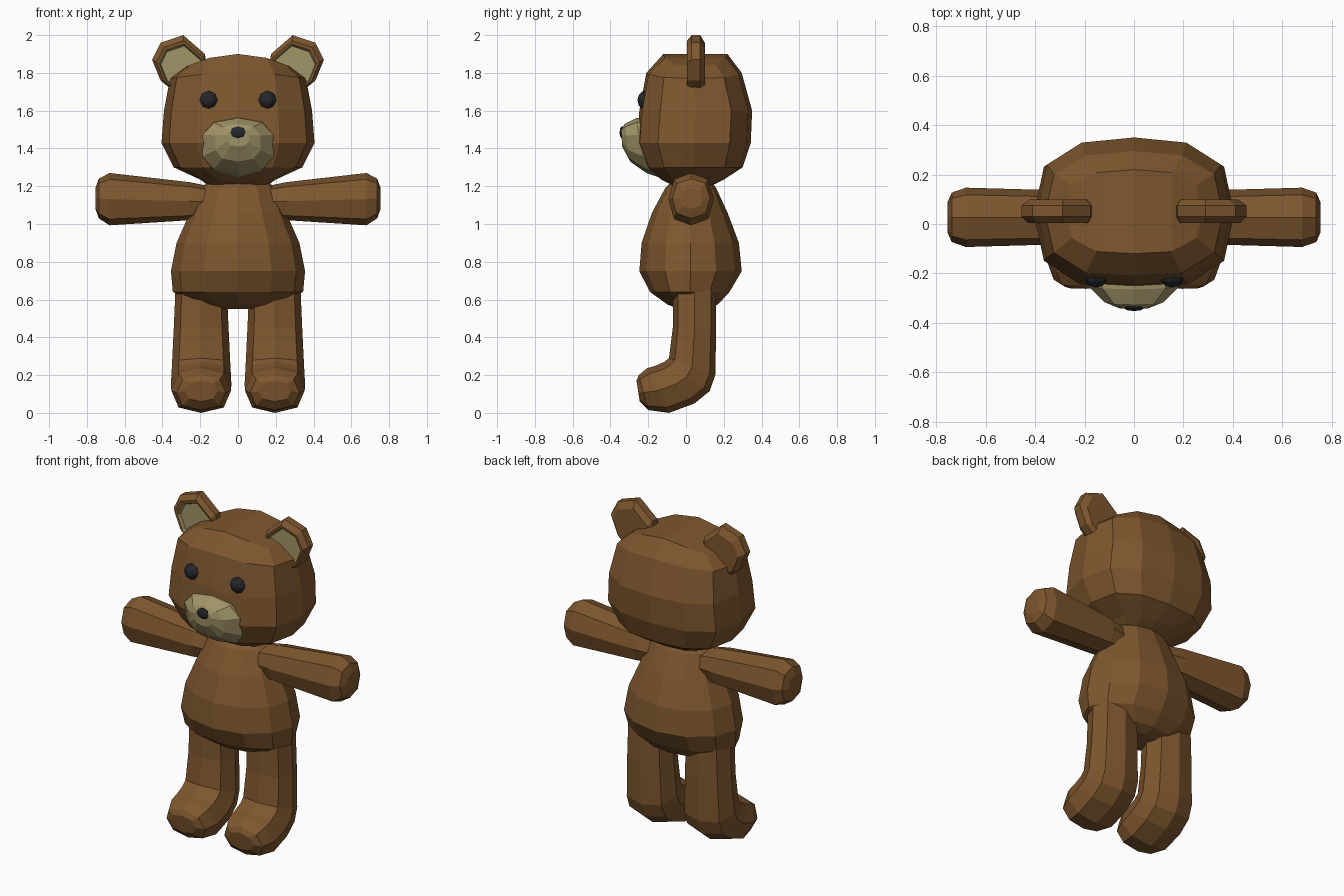
import bpy, bmesh, math
from mathutils import Vector

if "Cube" in bpy.data.objects:
    bpy.data.objects.remove(bpy.data.objects["Cube"])


def material(name, r, g, b):
    m = bpy.data.materials.new(name)
    m.diffuse_color = (r, g, b, 1)
    m.use_nodes = True
    m.node_tree.nodes["Principled BSDF"].inputs["Base Color"].default_value = m.diffuse_color
    return m


BROWN = material("brown_fur", 0.21, 0.095, 0.028)
TAN = material("tan_fur", 0.36, 0.30, 0.14)
DARK = material("dark_plastic", 0.018, 0.02, 0.024)


def loft(name, rings, mat, tip_mat=None):
    """Skin a stack of equal even-sided rings, closing both ends with strips."""
    n = len(rings[0])
    bm = bmesh.new()
    vs = [[bm.verts.new(p) for p in ring] for ring in rings]
    for a, b in zip(vs, vs[1:]):
        for i in range(n):
            j = (i + 1) % n
            f = bm.faces.new((a[i], a[j], b[j], b[i]))
            f.material_index = int(bool(tip_mat) and b is vs[-1])
    for r in (vs[0], vs[-1]):
        h = n // 2
        caps = [(r[0], r[1], r[n - 1]), (r[h - 1], r[h], r[h + 1])]
        caps += [(r[k], r[k + 1], r[n - 1 - k], r[n - k]) for k in range(1, h - 1)]
        for c in caps:
            f = bm.faces.new(c)
            f.material_index = int(bool(tip_mat) and r is vs[-1])
    bmesh.ops.recalc_face_normals(bm, faces=bm.faces)
    me = bpy.data.meshes.new(name)
    bm.to_mesh(me)
    bm.free()
    for m in (mat, tip_mat):
        if m:
            me.materials.append(m)
    ob = bpy.data.objects.new(name, me)
    bpy.context.collection.objects.link(ob)
    return ob


def level_ring(unit, z, hx, yf, yb, drop=0):
    """Horizontal ring from half width, front y and back y; sides can droop."""
    cy, hy = (yf + yb) / 2, (yb - yf) / 2
    return [(u * hx, cy + v * hy, z - drop * u * u) for u, v in unit]


def tilted_ring(a, b, side, n=8, power=0.8):
    """Rounded ring spanning point a to point b, with half width vector side."""
    a, b, side = Vector(a), Vector(b), Vector(side)
    soft = lambda t: math.copysign(abs(t) ** power, t) if abs(t) > 1e-6 else 0
    return [(a + b) / 2 + (a - b) / 2 * soft(math.cos(2 * math.pi * i / n))
            + side * soft(math.sin(2 * math.pi * i / n)) for i in range(n)]


def ball(name, loc, scale, mat, seg, rings):
    bpy.ops.mesh.primitive_uv_sphere_add(segments=seg, ring_count=rings, radius=1,
                                         location=loc, rotation=(math.pi / 2, 0, 0))
    ob = bpy.context.object
    ob.name = name
    ob.scale = scale
    ob.data.materials.append(mat)


# Head
box = [(1, 0), (.9, .63), (.54, .93), (0, 1), (-.54, .93), (-.9, .63),
       (-1, 0), (-.9, -.63), (-.54, -.95), (0, -1), (.54, -.95), (.9, -.63)]
loft("head", [level_ring(box, *r) for r in [
    (1.20, .15, -.06, .13), (1.235, .20, -.13, .20), (1.30, .34, -.21, .30),
    (1.43, .405, -.26, .343), (1.60, .392, -.247, .35),
    (1.80, .36, -.21, .295, .03), (1.9, .28, -.12, .22, .07)]], BROWN)

# Body
circle = [(math.cos(i * math.pi / 6), math.sin(i * math.pi / 6)) for i in range(12)]
loft("body", [level_ring(circle, *r) for r in [
    (.55, .12, -.04, .11), (.575, .22, -.10, .17), (.64, .345, -.19, .23),
    (.75, .355, -.247, .295), (.90, .325, -.235, .28), (1.06, .255, -.18, .22),
    (1.19, .20, -.11, .16), (1.23, .15, -.07, .13)]], BROWN)

# Muzzle and nose
loft("muzzle", [tilted_ring((0, *a), (0, *b), (w, 0, 0), 10) for a, b, w in [
    ((-.20, 1.57), (-.12, 1.24), .20), ((-.265, 1.56), (-.21, 1.27), .195),
    ((-.325, 1.53), (-.295, 1.33), .125), ((-.343, 1.50), (-.338, 1.41), .06)]], TAN)
ball("nose", (0, -.335, 1.485), (.046, .034, .017), DARK, 8, 5)
bpy.context.object.rotation_euler = (math.pi / 2, 0, 0)

ear_outline = [(.16, 1.79), (.175, 1.90), (.29, 2.0), (.41, 1.96),
               (.455, 1.87), (.41, 1.76), (.35, 1.71), (.24, 1.71)]
ear_base = (.27, 1.77)

for s, label in ((1, "left"), (-1, "right")):
    # Eyes
    ball(f"{label}_eye", (s * .155, -.21, 1.655), (.052, .052, .047), DARK, 8, 6)

    # Ears, shrinking towards the base so the rim fades into the head
    loft(f"{label}_ear", [
        [(s * (ear_base[0] + (x - ear_base[0]) * k), y, ear_base[1] + (z - ear_base[1]) * k)
         for x, z in ear_outline]
        for y, k in [(.10, .82), (.075, 1), (.03, 1), (.005, .87), (.008, .79), (.03, .75)]],
        BROWN, TAN)

    # Arms
    loft(f"{label}_arm", [
        tilted_ring((s * x, .027, top), (s * x, .027, low), (0, w, 0))
        for x, top, low, w in [(.10, 1.19, 1.04, .09), (.26, 1.222, 1.02, .108),
                               (.68, 1.27, .993, .12), (.737, 1.24, 1.03, .10),
                               (.755, 1.19, 1.08, .06)]], BROWN)

    # Legs, bending forwards into the feet
    cx = s * .195
    loft(f"{label}_leg", [
        tilted_ring((cx, *back), (cx, *front), (w, 0, 0))
        for back, front, w in [
            ((.16, .68), (-.07, .68), .135), ((.16, .45), (-.07, .45), .145),
            ((.155, .20), (-.09, .29), .155), ((.125, .115), (-.115, .27), .158),
            ((.045, .05), (-.16, .25), .16), ((-.09, 0), (-.205, .237), .158),
            ((-.20, .015), (-.25, .20), .13), ((-.245, .06), (-.262, .17), .085)]], BROWN)
